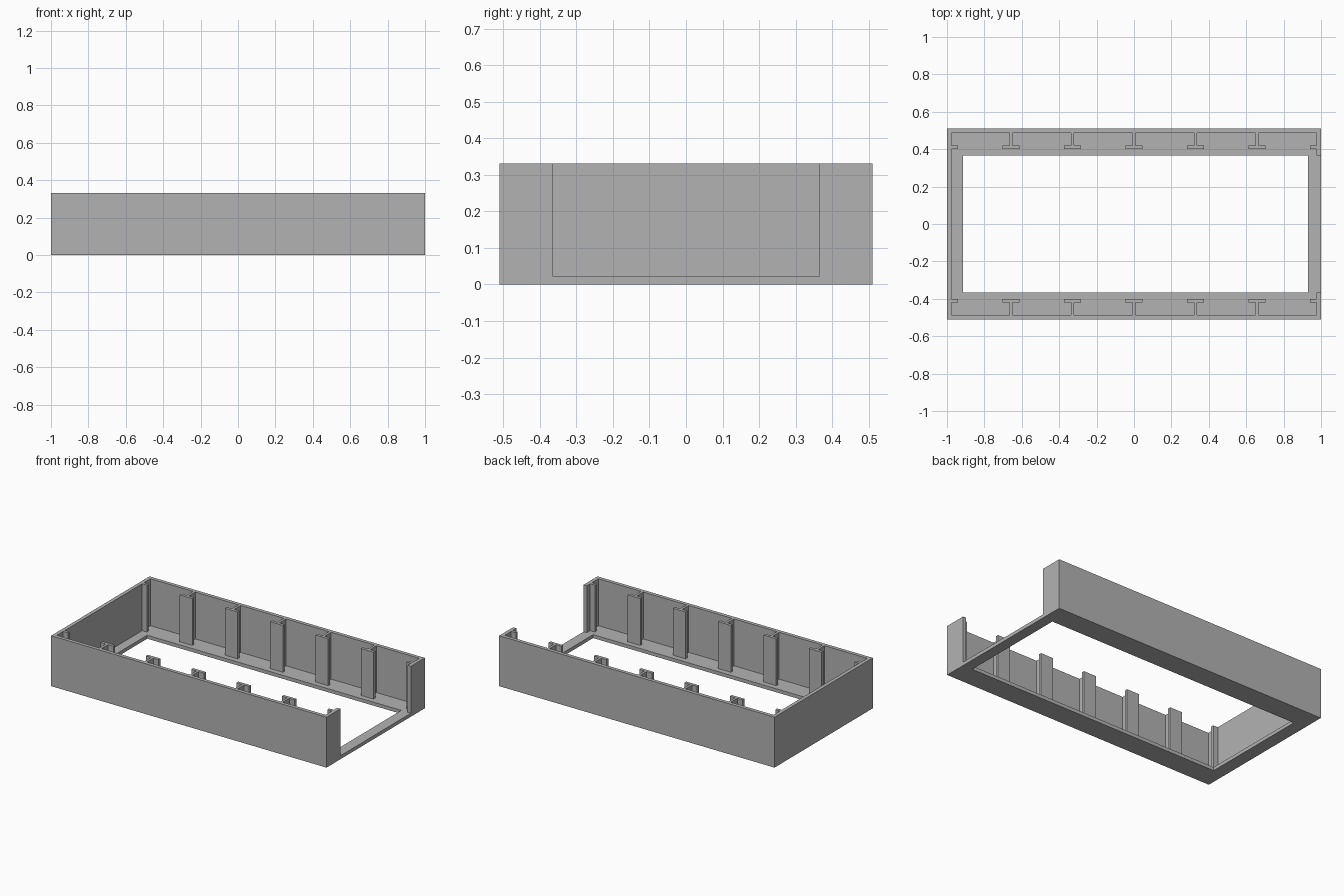
import bpy
import bmesh

if "Cube" in bpy.data.objects:
    bpy.data.objects.remove(bpy.data.objects["Cube"], do_unlink=True)

# Main sizes
HX, HY, H = 1.0, 0.51, 0.331
WALL, FLOOR = 0.024, 0.023
OPEN_Y = 0.365
IN_X, IN_Y = HX - WALL, HY - WALL
FL_IN, FL_OUT = 0.40, 0.419      # rail flange depth range

grey = bpy.data.materials.new("plain grey")
grey.use_nodes = True
colour = (0.45, 0.45, 0.45, 1)
grey.diffuse_color = colour
grey.node_tree.nodes["Principled BSDF"].inputs["Base Color"].default_value = colour


def prism(name, outline, z0, z1):
    """Extrude a flat outline straight up from z0 to z1."""
    bm = bmesh.new()
    face = bm.faces.new([bm.verts.new((x, y, z0)) for x, y in outline])
    top = bmesh.ops.extrude_face_region(bm, geom=[face])["geom"]
    bmesh.ops.translate(bm, vec=(0, 0, z1 - z0),
                        verts=[v for v in top if isinstance(v, bmesh.types.BMVert)])
    bmesh.ops.recalc_face_normals(bm, faces=bm.faces)
    mesh = bpy.data.meshes.new(name)
    bm.to_mesh(mesh)
    bm.free()
    mesh.materials.append(grey)
    obj = bpy.data.objects.new(name, mesh)
    bpy.context.collection.objects.link(obj)
    return obj


def rect(x0, x1, y0, y1):
    return [(x0, y0), (x1, y0), (x1, y1), (x0, y1)]


def cut(target, outline, z0, z1):
    """Subtract a prism from the target and discard the cutter."""
    cutter = prism("cutter", outline, z0, z1)
    cutter.hide_render = True
    mod = target.modifiers.new("cut", 'BOOLEAN')
    mod.operation = 'DIFFERENCE'
    mod.solver = 'EXACT'
    mod.object = cutter
    bpy.context.view_layer.objects.active = target
    bpy.ops.object.modifier_apply(modifier=mod.name)
    bpy.data.objects.remove(cutter, do_unlink=True)


# Tray: hollow box, open at the +x end, with a large window in the floor
tray = prism("tray", rect(-HX, HX, -HY, HY), 0, H)
cut(tray, rect(-IN_X, IN_X, -IN_Y, IN_Y), FLOOR, H + 0.1)
cut(tray, rect(0.9, HX + 0.1, -OPEN_Y, OPEN_Y), FLOOR, H + 0.1)
cut(tray, rect(-0.915, 0.93, -OPEN_Y, OPEN_Y), -0.1, H)

# T-shaped divider rails along both long walls, half rails in the corners
STEM, FLANGE = 0.008, 0.046
tee = [(-FLANGE, FL_IN), (FLANGE, FL_IN), (FLANGE, FL_OUT), (STEM, FL_OUT),
       (STEM, IN_Y), (-STEM, IN_Y), (-STEM, FL_OUT), (-FLANGE, FL_OUT)]
for side, label in ((-1, "front"), (1, "back")):
    for i in range(5):
        x = (i - 2) * 0.329
        prism(f"{label}_rail_{i + 1}", [(x + px, side * py) for px, py in tee], FLOOR, H)
    for end, corner in ((-1, "right"), (1, "left")):
        strip = rect(end * (IN_X - 0.034), end * IN_X, side * FL_IN, side * FL_OUT)
        prism(f"{label}_{corner}_corner_rail", strip, FLOOR, H)
